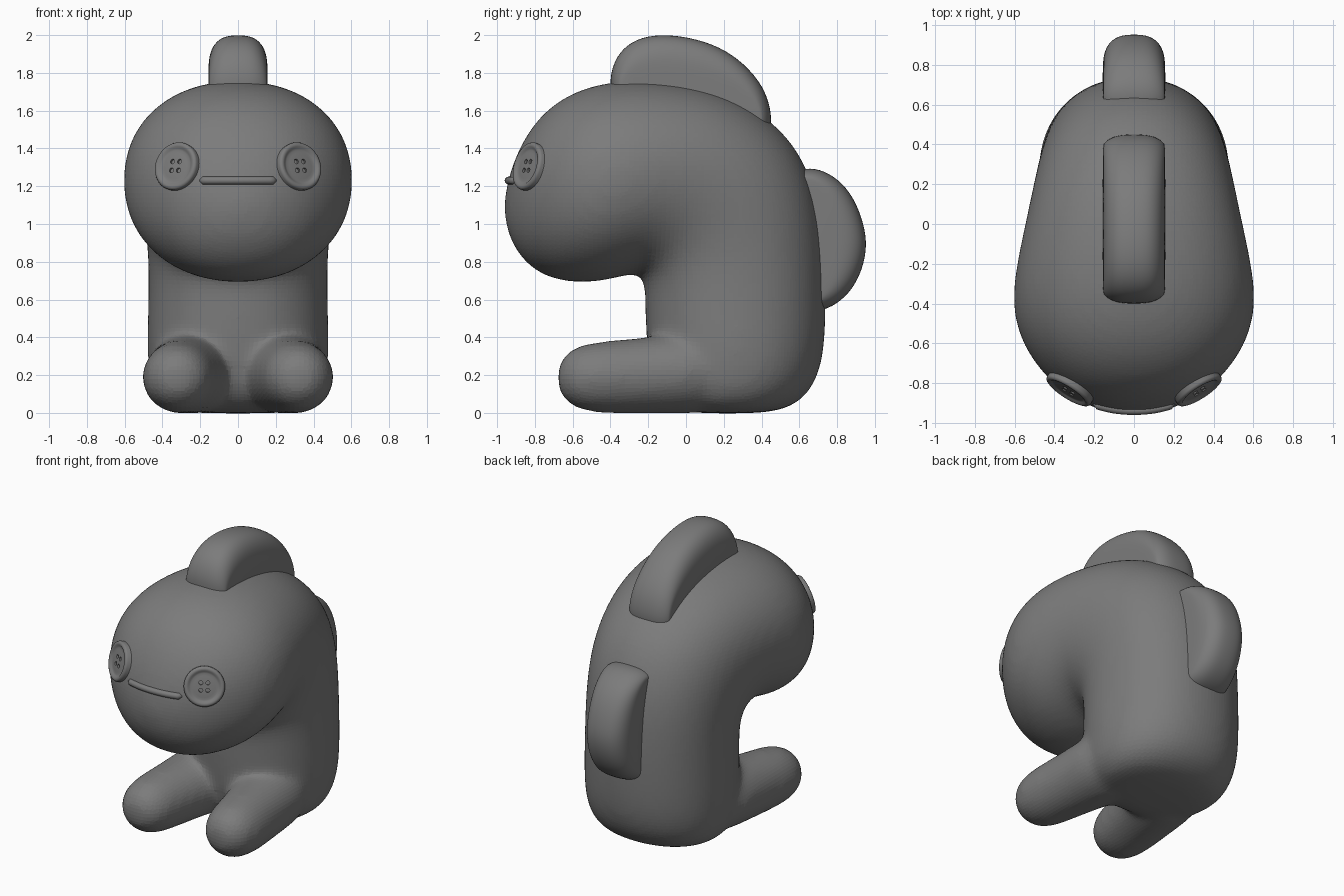
import bpy, bmesh, math
from mathutils import Vector, Matrix
from mathutils.bvhtree import BVHTree

cube = bpy.data.objects.get("Cube")
if cube:
    bpy.data.objects.remove(cube, do_unlink=True)

grey = bpy.data.materials.new("plain grey")
grey.use_nodes = True
grey.diffuse_color = (0.2, 0.2, 0.2, 1)
grey.node_tree.nodes["Principled BSDF"].inputs["Base Color"].default_value = (0.2, 0.2, 0.2, 1)


def loft(bm, rings):
    """Skin a list of closed rings and cap both ends."""
    rows = [[bm.verts.new(p) for p in ring] for ring in rings]
    n = len(rows[0])
    for a, b in zip(rows, rows[1:]):
        for i in range(n):
            j = (i + 1) % n
            bm.faces.new((a[i], a[j], b[j], b[i]))
    bm.faces.new(rows[0][::-1])
    bm.faces.new(rows[-1])


def ellipse(centre, u, v, power=2.0, n=24):
    """Ring around centre with half axes u and v; power above 2 squares it off."""
    def bend(t):
        return math.copysign(abs(t) ** (2 / power), t)
    angles = [math.tau * i / n for i in range(n)]
    return [centre + u * bend(math.cos(a)) + v * bend(math.sin(a)) for a in angles]


def make(name, bm):
    bmesh.ops.recalc_face_normals(bm, faces=bm.faces)
    mesh = bpy.data.meshes.new(name)
    bm.to_mesh(mesh)
    bm.free()
    mesh.materials.append(grey)
    obj = bpy.data.objects.new(name, mesh)
    bpy.context.collection.objects.link(obj)
    return obj


def subdivide(obj, levels=2):
    mod = obj.modifiers.new("subdivide", 'SUBSURF')
    mod.levels = mod.render_levels = levels


def smooth(obj, angle=50):
    for o in bpy.context.selected_objects:
        o.select_set(False)
    obj.select_set(True)
    bpy.context.view_layer.objects.active = obj
    bpy.ops.object.shade_smooth_by_angle(angle=math.radians(angle))


# Bent body and head: inner (y, z), outer (y, z), half width
BODY = [
    (.05, .018, .42, .018, .28), (-.08, .04, .56, .05, .385), (-.15, .12, .66, .14, .445),
    (-.185, .28, .715, .3, .465), (-.2, .5, .725, .55, .46), (-.195, .65, .72, .85, .455),
    (-.215, .735, .685, 1.15, .465), (-.26, .755, .555, 1.455, .49), (-.3, .755, .26, 1.665, .53),
    (-.36, .735, -.05, 1.735, .575), (-.45, .715, -.33, 1.75, .6), (-.56, .705, -.57, 1.7, .565),
    (-.69, .72, -.75, 1.58, .465), (-.805, .775, -.86, 1.41, .345), (-.89, .875, -.915, 1.26, .205),
    (-.938, 1.0, -.943, 1.13, .08),
]
# Leg: y, centre x, centre z, half width, half height
LEG = [
    (-.66, .32, .187, .05, .05), (-.64, .32, .187, .105, .105), (-.57, .32, .187, .16, .155),
    (-.46, .315, .188, .18, .175), (-.25, .285, .195, .195, .183), (-.05, .245, .21, .225, .2),
    (.2, .22, .22, .23, .205),
]
bm = bmesh.new()
rings = []
for y0, z0, y1, z1, w in BODY:
    p, q = Vector((0, y0, z0)), Vector((0, y1, z1))
    rings.append(ellipse((p + q) / 2, Vector((w, 0, 0)), (q - p) / 2, 2.15))
loft(bm, rings)
for side in (-1, 1):
    loft(bm, [ellipse(Vector((side * x, y, z)), Vector((rx, 0, 0)), Vector((0, 0, rz)), n=16)
              for y, x, z, rx, rz in LEG])
body = make("body", bm)
subdivide(body)
blend = body.modifiers.new("blend", 'REMESH')
blend.mode = 'VOXEL'
blend.voxel_size = 0.024
relax = body.modifiers.new("relax", 'SMOOTH')
relax.factor = 0.5
relax.iterations = 28
plump = body.modifiers.new("plump", 'DISPLACE')
plump.strength = 0.022
plump.mid_level = 0
smooth(body, 180)

bpy.context.view_layer.update()
surface = BVHTree.FromObject(body, bpy.context.evaluated_depsgraph_get())


def face_point(x, z):
    """Point and normal on the front of the head."""
    hit, normal, _, _ = surface.ray_cast(Vector((x, -3, z)), Vector((0, 1, 0)))
    return hit, normal


# Rounded fins: side outline, rim inset towards each flat side
RIM = [(.05, 1, 1), (.1, .945, .975), (.133, .85, .935), (.152, .72, .89), (.158, .54, .85)]


def fin(name, outline, base, out):
    base, out = Vector((0, *base)), Vector((0, *out)).normalized()
    slices = [(-x, h, l) for x, h, l in reversed(RIM)] + RIM
    rings = []
    for x, h, l in slices:
        ring = []
        for y, z in outline:
            d = Vector((0, y, z)) - base
            up = out * d.dot(out)
            ring.append(base + up * h + (d - up) * l + Vector((x, 0, 0)))
        rings.append(ring)
    bm = bmesh.new()
    loft(bm, rings)
    obj = make(name, bm)
    subdivide(obj)
    smooth(obj, 60)


fin("head_fin", [(-.38, 1.5), (-.405, 1.73), (-.395, 1.82), (-.355, 1.91), (-.27, 1.98), (-.14, 2.007),
                 (.02, 1.99), (.18, 1.94), (.31, 1.85), (.41, 1.73), (.45, 1.61), (.455, 1.5), (.4, 1.38)],
    (.03, 1.6), (.1, 1))
fin("back_fin", [(.5, 1.27), (.64, 1.3), (.73, 1.285), (.83, 1.22), (.905, 1.11), (.95, .97),
                 (.957, .87), (.935, .76), (.88, .65), (.8, .575), (.7, .53), (.5, .53)],
    (.6, .92), (1, 0))

# Button eyes: turned disc with raised rim and four holes
BUTTON = [(.128, -.05), (.13, .006), (.125, .016), (.115, .02), (.104, .018), (.096, .011),
          (.085, .008), (.07, .01), (.03, .011)]


def button(name, x, z):
    hit, normal = face_point(x, z)
    frame = Matrix.Translation(hit) @ normal.to_track_quat('Z', 'Y').to_matrix().to_4x4()
    across, along = Vector((1, 0, 0)), Vector((0, 1, 0))
    bm = bmesh.new()
    loft(bm, [ellipse(Vector((0, 0, h)), across * r, along * r, n=40) for r, h in BUTTON])
    obj = make(name, bm)
    bm = bmesh.new()
    for sx in (-1, 1):
        for sy in (-1, 1):
            loft(bm, [ellipse(Vector((sx * .022, sy * .024, h)), across * .013, along * .013, n=12)
                      for h in (-.01, .05)])
    cutter = make(name + "_hole_cutter", bm)
    cutter.hide_render = True
    cut = obj.modifiers.new("holes", 'BOOLEAN')
    cut.operation = 'DIFFERENCE'
    cut.object = cutter
    bpy.context.view_layer.update()
    result = bpy.data.meshes.new_from_object(obj.evaluated_get(bpy.context.evaluated_depsgraph_get()))
    obj.modifiers.clear()
    obj.data = result
    bpy.data.objects.remove(cutter, do_unlink=True)
    obj.matrix_world = frame
    smooth(obj, 50)


button("left_eye_button", .325, 1.305)
button("right_eye_button", -.325, 1.305)

# Mouth: thin tube lying on the face
bm = bmesh.new()
rings = []
steps = 24
for i in range(steps + 1):
    x = -.205 + .41 * i / steps
    hit, _ = face_point(x, 1.23)
    r = .021 * math.sqrt(max(.04, 1 - max(0, (abs(x) - .185) / .02) ** 2))
    rings.append(ellipse(hit, Vector((0, r, 0)), Vector((0, 0, r)), n=12))
loft(bm, rings)
smooth(make("mouth", bm), 60)
